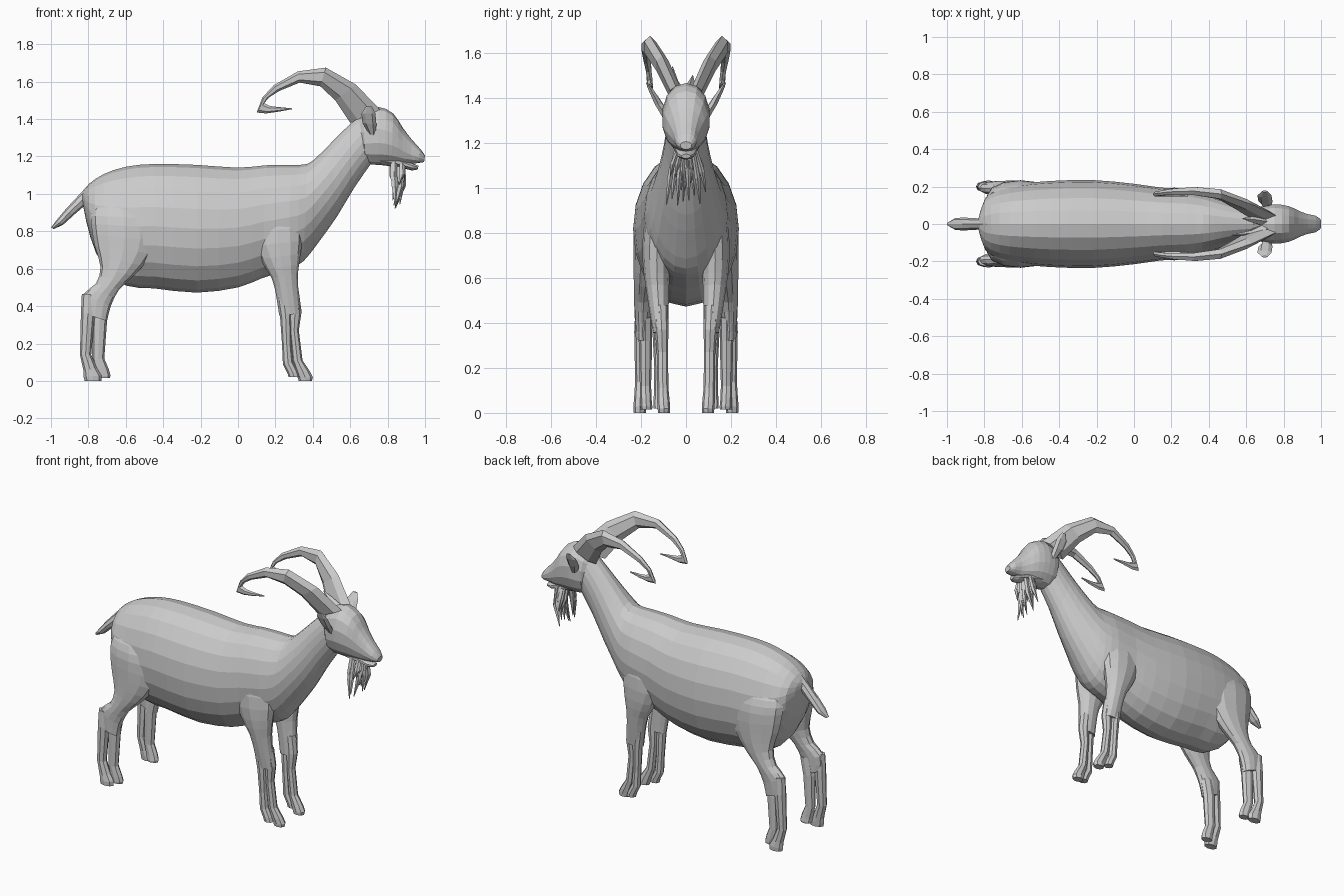
import bpy, bmesh, math, random
from mathutils import Vector

random.seed(4)


def smooth_rings(rings, steps):
    """Catmull-Rom interpolation between rings."""
    out = []
    for i in range(len(rings) - 1):
        a, b = rings[max(i - 1, 0)], rings[i]
        c, d = rings[i + 1], rings[min(i + 2, len(rings) - 1)]
        for s in range(steps):
            t = s / steps
            out.append([0.5 * (2 * q + (r - p) * t + (2 * p - 5 * q + 4 * r - v) * t * t
                               + (3 * q - p - 3 * r + v) * t ** 3)
                        for p, q, r, v in zip(a, b, c, d)])
    return out + [rings[-1]]


def spow(v, e):
    return math.copysign(abs(v) ** e, v)


def add_loft(bm, rings, sides, steps=1, power=1.0):
    """Each ring: edge point x, z; opposite edge point x, z; centre y; half width."""
    loops = []
    for x1, z1, x2, z2, y, w in smooth_rings(rings, steps):
        c = Vector(((x1 + x2) / 2, y, (z1 + z2) / 2))
        u = Vector(((x1 - x2) / 2, 0, (z1 - z2) / 2))
        loops.append([bm.verts.new(c + u * spow(math.cos(t), power)
                                   + Vector((0, w * spow(math.sin(t), power), 0)))
                      for t in (2 * math.pi * k / sides for k in range(sides))])
    for a, b in zip(loops, loops[1:]):
        for k in range(sides):
            j = (k + 1) % sides
            bm.faces.new((a[k], a[j], b[j], b[k]))
    bm.faces.new(loops[0])
    bm.faces.new(loops[-1])


def make(name, lofts, sides=8, steps=1, mirror=False, power=1.0):
    bm = bmesh.new()
    for rings in lofts:
        add_loft(bm, rings, sides, steps, power)
    bmesh.ops.recalc_face_normals(bm, faces=bm.faces)
    me = bpy.data.meshes.new(name)
    bm.to_mesh(me)
    bm.free()
    ob = bpy.data.objects.new(name, me)
    bpy.context.collection.objects.link(ob)
    if mirror:
        ob.modifiers.new("mirror", 'MIRROR').use_axis = (False, True, False)
    return ob


def centred(rows):
    return [(a, b, c, d, 0, w) for a, b, c, d, w in rows]


# Torso and neck: back line, belly line, half width
make("body", [centred([
    (-.835, 1.0, -.825, .92, .03), (-.80, 1.05, -.79, .77, .14),
    (-.72, 1.105, -.72, .61, .19), (-.60, 1.145, -.60, .51, .215),
    (-.45, 1.16, -.45, .495, .23), (-.22, 1.155, -.22, .472, .235),
    (0, 1.14, 0, .50, .215), (.15, 1.153, .13, .55, .195),
    (.28, 1.155, .27, .595, .185), (.37, 1.16, .35, .64, .165),
    (.43, 1.205, .43, .74, .142), (.50, 1.275, .53, .88, .115),
    (.57, 1.345, .62, 1.03, .095), (.64, 1.41, .71, 1.16, .083)])], 20, 2)

# Head, lower jaw and tail
make("head", [centred([
    (.63, 1.39, .66, 1.21, .055), (.67, 1.435, .68, 1.165, .095),
    (.75, 1.465, .75, 1.155, .108), (.83, 1.43, .82, 1.155, .098),
    (.88, 1.355, .88, 1.155, .073), (.93, 1.29, .92, 1.16, .055),
    (.975, 1.24, .965, 1.165, .045), (1.0, 1.205, .995, 1.17, .025)])], 14, 2, power=.95)
make("lower_jaw", [centred([
    (.76, 1.22, .76, 1.155, .06), (.87, 1.19, .87, 1.14, .05),
    (.93, 1.165, .93, 1.125, .038), (.965, 1.15, .96, 1.13, .02)])], 10)
make("tail", [centred([
    (-.79, 1.06, -.78, .96, .04), (-.85, .995, -.81, .945, .03),
    (-.92, .92, -.88, .885, .034), (-.97, .86, -.935, .835, .033),
    (-1.0, .82, -.985, .812, .01)])], 8)

# Horns sweeping back, with a curled tip
make("horns", [[
    (.76, 1.45, .60, 1.38, .045, .03), (.63, 1.585, .52, 1.50, .105, .032),
    (.47, 1.675, .44, 1.575, .16, .03), (.32, 1.655, .33, 1.595, .176, .025),
    (.19, 1.58, .22, 1.55, .172, .018), (.13, 1.515, .165, 1.515, .165, .014),
    (.10, 1.435, .14, 1.485, .16, .014), (.15, 1.43, .17, 1.47, .158, .012),
    (.22, 1.44, .21, 1.465, .157, .01), (.29, 1.453, .285, 1.458, .15, .004)]], 6, 1, True)

# Ears
make("ears", [[
    (.735, 1.31, .70, 1.32, .085, .022), (.74, 1.37, .665, 1.38, .122, .02),
    (.735, 1.43, .66, 1.43, .153, .014), (.715, 1.468, .685, 1.468, .175, .004)]], 6, 1, True)

# Forelock tuft between the horns
make("forelock", [[(.72, 1.45, .66, 1.40, y * .4, .025),
                   (.64, 1.48, .61, 1.45, y * .8, .016),
                   (x, z, x, z - .005, y, .002)]
                  for x, y, z in ((.52, -.06, 1.54), (.58, .03, 1.50))], 5)

# Beard made of tapered strands
strands = []
for i in range(22):
    y = -.062 + .124 * i / 21
    x = .845 + random.uniform(-.025, .035)
    tip = (.90 if i % 3 == 0 else .98) + random.uniform(0, .07) + abs(y) * .3
    mid = (1.16 + tip) / 2
    tx = .845 + random.uniform(-.02, .025)
    strands.append([(x + .016, 1.17, x - .016, 1.17, y * .7, .009),
                    (x + .018, mid, x - .016, mid, y * 1.15, .013),
                    (tx + .002, tip, tx - .002, tip, y * 1.4, .002)])
make("beard", strands, 5)

# Hind legs: thigh to hock, then two columns ending in hooves
make("hind_thighs", [[
    (-.56, .99, -.70, .99, .12, .03), (-.46, .91, -.775, .92, .142, .065),
    (-.43, .82, -.785, .84, .155, .077),
    (-.46, .68, -.765, .72, .167, .066), (-.56, .56, -.735, .61, .18, .052),
    (-.635, .49, -.76, .52, .188, .043), (-.68, .40, -.83, .46, .192, .036),
    (-.70, .32, -.82, .36, .192, .032)]], 12, 2, True)
make("hind_shins", [
    [(-.68, .42, -.76, .44, .18, .03), (-.70, .32, -.78, .32, .18, .03),
     (-.715, .12, -.78, .12, .18, .025), (-.69, .06, -.765, .045, .178, .026),
     (-.682, .03, -.76, .02, .176, .027), (-.685, .015, -.755, .015, .176, .025)],
    [(-.76, .46, -.835, .465, .2, .025), (-.765, .36, -.84, .36, .2, .03),
     (-.785, .14, -.845, .14, .2, .026), (-.755, .07, -.825, .05, .203, .028),
     (-.73, .03, -.825, .02, .205, .029), (-.73, 0, -.82, 0, .205, .027)]], 8, 1, True)

# Front legs: shoulder to knee, then two columns ending in hooves
make("shoulders", [[
    (.30, .96, .15, .96, .11, .04), (.345, .82, .07, .80, .124, .066),
    (.335, .68, .12, .65, .13, .062), (.32, .57, .18, .55, .127, .052),
    (.325, .46, .205, .45, .12, .043), (.335, .36, .22, .35, .113, .034)]], 12, 2, True)
make("front_shins", [
    [(.325, .48, .26, .48, .113, .033), (.34, .37, .27, .37, .108, .03),
     (.325, .27, .275, .27, .105, .025), (.345, .11, .29, .11, .103, .025),
     (.385, .05, .31, .045, .1, .028), (.40, .02, .32, .015, .098, .028),
     (.395, 0, .325, 0, .098, .026)],
    [(.28, .46, .205, .46, .125, .03), (.285, .34, .225, .34, .12, .028),
     (.285, .20, .235, .20, .117, .024), (.295, .10, .24, .09, .117, .025),
     (.32, .05, .265, .04, .118, .027), (.33, .02, .27, .02, .118, .026)]], 8, 1, True)
